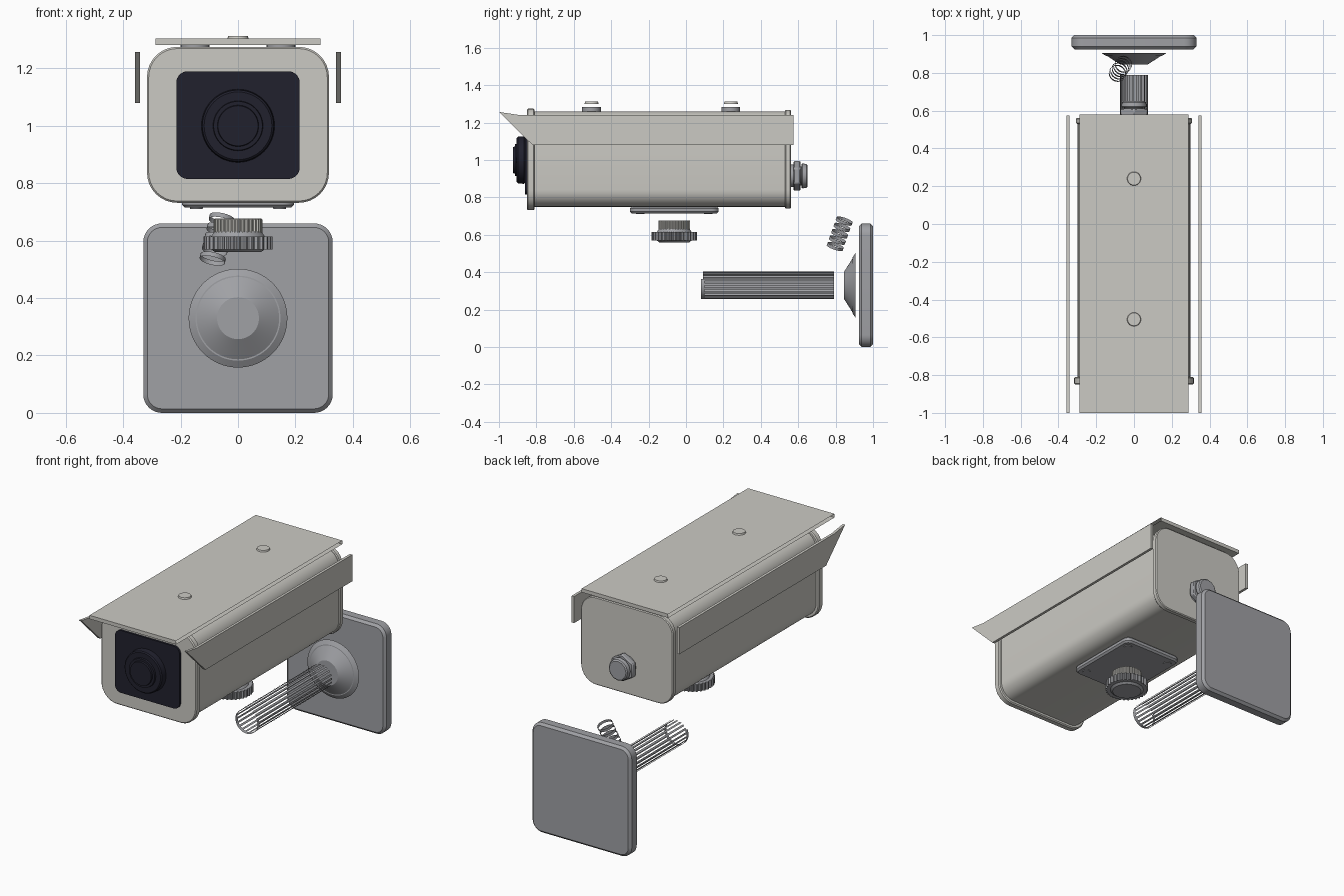
import bpy, bmesh, math
from mathutils import Matrix, Vector

if "Cube" in bpy.data.objects:
    bpy.data.objects.remove(bpy.data.objects["Cube"])


def material(name, r, g, b):
    m = bpy.data.materials.new(name)
    m.use_nodes = True
    m.diffuse_color = (r, g, b, 1)
    m.node_tree.nodes["Principled BSDF"].inputs["Base Color"].default_value = (r, g, b, 1)
    return m


SHELL = material("warm_light_grey", 0.60, 0.59, 0.55)
METAL = material("mid_grey", 0.35, 0.355, 0.375)
GLASS = material("dark_glass", 0.015, 0.015, 0.027)
TO_Y = Matrix.Rotation(math.pi / 2, 4, "X")      # local z points to -y


def finish(name, bm, mat, bevel=0.0, segments=1):
    bmesh.ops.recalc_face_normals(bm, faces=bm.faces)
    mesh = bpy.data.meshes.new(name)
    bm.to_mesh(mesh)
    bm.free()
    mesh.materials.append(mat)
    ob = bpy.data.objects.new(name, mesh)
    bpy.context.collection.objects.link(ob)
    if bevel:
        mod = ob.modifiers.new("rim", "BEVEL")
        mod.width, mod.segments = bevel, segments
        mod.limit_method, mod.angle_limit = "ANGLE", math.radians(50)
    bpy.ops.object.select_all(action="DESELECT")
    ob.select_set(True)
    bpy.context.view_layer.objects.active = ob
    bpy.ops.object.shade_smooth_by_angle(angle=math.radians(30))
    return ob


def prism(points, depth, matrix):
    """Outline in local xy, extruded along local z."""
    bm = bmesh.new()
    face = bm.faces.new([bm.verts.new((x, y, 0)) for x, y in points])
    new = bmesh.ops.extrude_face_region(bm, geom=[face])["geom"]
    moved = [v for v in new if isinstance(v, bmesh.types.BMVert)]
    bmesh.ops.translate(bm, verts=moved, vec=(0, 0, depth))
    bm.transform(matrix)
    return bm


def rounded_rect(w, h, r, steps=8):
    pts = []
    for i, (sx, sy) in enumerate(((1, 1), (-1, 1), (-1, -1), (1, -1))):
        for k in range(steps + 1):
            a = math.pi / 2 * (i + k / steps)
            pts.append((sx * (w / 2 - r) + r * math.cos(a), sy * (h / 2 - r) + r * math.sin(a)))
    return pts


def slab_y(name, w, z0, z1, r, y0, y1, mat, bevel=0.0):
    m = Matrix.Translation((0, y1, (z0 + z1) / 2)) @ TO_Y
    return finish(name, prism(rounded_rect(w, z1 - z0, r), y1 - y0, m), mat, bevel)


def lathe(name, start, end, r0, r1, mat, sides=48, bevel=0.0, caps=True, keep=None):
    """Cylinder or cone between two points; keep chooses which faces stay."""
    a, b = Vector(start), Vector(end)
    d = b - a
    bm = bmesh.new()
    bmesh.ops.create_cone(bm, cap_ends=caps, segments=sides, radius1=r0, radius2=r1, depth=d.length)
    if keep:
        gone = [f for i, f in enumerate(bm.faces) if not keep(i, f.calc_center_median())]
        bmesh.ops.delete(bm, geom=gone, context="FACES")
    bm.transform(Matrix.Translation((a + b) / 2) @ d.to_track_quat("Z", "Y").to_matrix().to_4x4())
    return finish(name, bm, mat, bevel)


def gear(name, x, y, z0, z1, r, teeth, depth, mat, bevel=0.0):
    pts = []
    for i in range(teeth * 4):
        rad = r if i % 4 < 2 else r - depth
        a = 2 * math.pi * i / (teeth * 4)
        pts.append((rad * math.cos(a), rad * math.sin(a)))
    return finish(name, prism(pts, z1 - z0, Matrix.Translation((x, y, z0))), mat, bevel)


# Housing and its two end caps
slab_y("housing", 0.596, 0.75, 1.26, 0.09, -0.81, 0.535, SHELL)
slab_y("front_cap", 0.634, 0.732, 1.275, 0.105, -0.85, -0.81, SHELL, 0.006)
slab_y("rear_cap", 0.614, 0.74, 1.268, 0.1, 0.53, 0.562, SHELL, 0.005)

# Window and stepped lens bezel
slab_y("window", 0.43, 0.815, 1.19, 0.04, -0.862, -0.84, GLASS)
lathe("lens_bezel", (0, -0.86, 1), (0, -0.905, 1), 0.128, 0.124, GLASS, bevel=0.006)
lathe("lens_ring", (0, -0.9, 1), (0, -0.915, 1), 0.088, 0.085, GLASS)
lathe("lens_glass", (0, -0.91, 1), (0, -0.925, 1), 0.073, 0.07, GLASS)

# Sunshield: open-sided top sheet and two hanging side sheets
bm = prism([(-0.288, -1), (0.288, -1), (0.288, 0.58), (-0.288, 0.58)], 0.022,
           Matrix.Translation((0, 0, 1.282)))
sides = [f for f in bm.faces if abs(f.calc_center_median().x) > 0.2]
bmesh.ops.delete(bm, geom=sides, context="FACES_ONLY")
finish("shield_top", bm, SHELL)

flap = [(-1, 1.257), (-0.9, 1.242), (0.575, 1.24), (0.575, 1.08), (-0.82, 1.08)]
to_yz = Matrix(((0, 0, 1, 0), (1, 0, 0, 0), (0, 1, 0, 0), (0, 0, 0, 1)))
for side, x in (("left", 0.342), ("right", -0.358)):
    finish("shield_flap_" + side, prism(flap, 0.016, Matrix.Translation((x, 0, 0)) @ to_yz), SHELL)

# Shield screws and the spacers under them
for y in (-0.505, 0.24):
    lathe("shield_screw", (0, y, 1.3), (0, y, 1.313), 0.038, 0.034, SHELL, 24)
    for x in (-0.15, 0.15):
        lathe("shield_spacer", (x, y, 1.258), (x, y, 1.283), 0.05, 0.05, METAL, 24)

# Cable gland on the rear cap
lathe("gland_washer", (0, 0.56, 0.915), (0, 0.58, 0.915), 0.06, 0.06, METAL)
lathe("gland_nut", (0, 0.575, 0.915), (0, 0.612, 0.915), 0.082, 0.082, METAL, 6, 0.006)
lathe("gland_neck", (0, 0.61, 0.915), (0, 0.62, 0.915), 0.05, 0.05, METAL)
lathe("gland_cap", (0, 0.617, 0.915), (0, 0.65, 0.915), 0.068, 0.062, METAL, 12, 0.006)

# Mounting foot with screws and knurled locking knob
finish("mounting_foot", prism(rounded_rect(0.39, 0.475, 0.04), 0.037,
       Matrix.Translation((0, -0.063, 0.715))), METAL, 0.01)
for x in (-0.145, 0.145):
    for y in (-0.245, 0.12):
        lathe("foot_screw", (x, y, 0.718), (x, y, 0.711), 0.024, 0.022, METAL, 20)
gear("knob_collar", 0, -0.063, 0.625, 0.678, 0.085, 32, 0.004, SHELL, 0.004)
lathe("knob_core", (0, -0.063, 0.605), (0, -0.063, 0.635), 0.1, 0.08, METAL)
gear("knob_wheel", 0, -0.063, 0.57, 0.614, 0.121, 32, 0.008, METAL)
lathe("knob_base", (0, -0.063, 0.575), (0, -0.063, 0.56), 0.1, 0.08, METAL)

# Slatted support arm with a half rim at its free end
lathe("support_arm", (0, 0.09, 0.33), (0, 0.79, 0.33), 0.073, 0.073, METAL, 40,
      caps=False, keep=lambda i, c: i % 2 == 0)
rim = lathe("arm_rim", (0, 0.08, 0.33), (0, 0.1, 0.33), 0.073, 0.073, METAL, 40, caps=False)
bm = bmesh.new()
bm.from_mesh(rim.data)
bmesh.ops.delete(bm, geom=[f for f in bm.faces if f.calc_center_median().z > 0.36], context="FACES")
bm.to_mesh(rim.data)
bm.free()

# Corrugated cable sleeve by the wall
low, high = Vector((-0.09, 0.795, 0.53)), Vector((-0.05, 0.855, 0.7))
for i in range(5):
    lathe("sleeve_ring", low.lerp(high, i / 5), low.lerp(high, i / 5 + 0.09), 0.045, 0.045,
          METAL, 20, caps=False)

# Wall plate and flared flange
slab_y("wall_plate", 0.66, 0, 0.66, 0.065, 0.925, 1, METAL, 0.014)
lathe("wall_flange_rim", (0, 0.905, 0.33), (0, 0.89, 0.33), 0.172, 0.148, METAL, 64)
lathe("wall_flange", (0, 0.893, 0.33), (0, 0.845, 0.33), 0.148, 0.073, METAL, 64)
